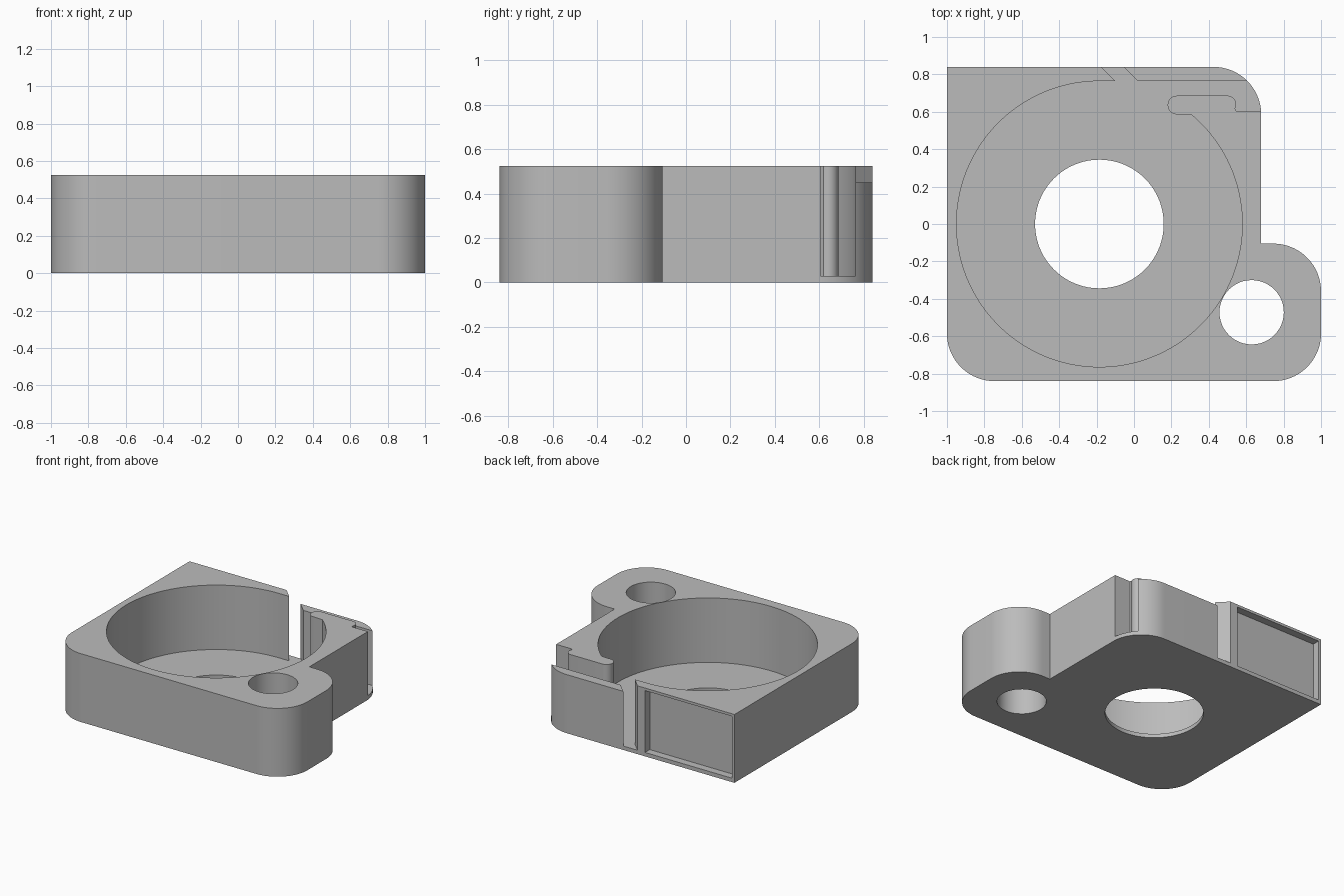
import bpy, bmesh
from math import sin, cos, radians

cube = bpy.data.objects.get("Cube")
if cube:
    bpy.data.objects.remove(cube, do_unlink=True)

HEIGHT, FLOOR = 0.525, 0.03
BACK = 0.84
CX, POCKET_R = -0.185, 0.764

grey = bpy.data.materials.new("plain_grey")
grey.use_nodes = True
COLOUR = (0.5, 0.5, 0.5, 1)
grey.diffuse_color = COLOUR
grey.node_tree.nodes["Principled BSDF"].inputs["Base Color"].default_value = COLOUR


def arc(x, y, r, start, end, steps=24):
    """Points on an arc, angles in degrees."""
    angles = [radians(start + (end - start) * i / steps) for i in range(steps + 1)]
    return [(x + r * cos(a), y + r * sin(a)) for a in angles]


def prism(name, outline, z0, z1):
    """Extrude a flat outline from z0 to z1."""
    bm = bmesh.new()
    face = bm.faces.new([bm.verts.new((x, y, z0)) for x, y in outline])
    top = bmesh.ops.extrude_face_region(bm, geom=[face])["geom"]
    bmesh.ops.translate(bm, vec=(0, 0, z1 - z0),
                        verts=[v for v in top if isinstance(v, bmesh.types.BMVert)])
    bmesh.ops.recalc_face_normals(bm, faces=bm.faces)
    mesh = bpy.data.meshes.new(name)
    bm.to_mesh(mesh)
    bm.free()
    mesh.materials.append(grey)
    obj = bpy.data.objects.new(name, mesh)
    bpy.context.collection.objects.link(obj)
    return obj


def cut(target, cutter):
    """Subtract a cutter and discard it."""
    cutter.hide_render = True
    mod = target.modifiers.new("cut", "BOOLEAN")
    mod.operation, mod.solver, mod.object = "DIFFERENCE", "EXACT", cutter
    bpy.context.view_layer.objects.active = target
    bpy.ops.object.modifier_apply(modifier=mod.name)
    bpy.data.objects.remove(cutter, do_unlink=True)


def rect(x0, x1, y0, y1):
    return [(x0, y0), (x1, y0), (x1, y1), (x0, y1)]


# Outer block with a rounded side lobe
r = 0.255
body = prism("housing_body",
             [(-1, BACK)]
             + arc(-1 + r, -BACK + r, r, 180, 270)
             + arc(1 - r, -BACK + r, r, 270, 360)
             + arc(1 - r, -0.105 - r, r, 0, 90)
             + [(0.68, -0.105)]
             + arc(0.68 - r, BACK - r, r, 0, 90),
             0, HEIGHT)

# Round pocket joined to the slanted slit, the side channel and the tongue
pocket = (arc(CX, 0, POCKET_R, 49.8, -270, 128)
          + [(-0.1, POCKET_R), (-0.195, 0.86), (-0.075, 0.86), (0.02, POCKET_R),
             (0.8, POCKET_R), (0.8, 0.605), (0.545, 0.605), (0.54, 0.618)]
          + arc(0.5, 0.64, 0.046, -15, 90, 12)
          + arc(0.23, 0.636, 0.05, 90, 270, 20))
cut(body, prism("pocket_cutter", pocket, FLOOR, 0.7))

# Through holes: centre bore and lobe hole
cut(body, prism("bore_cutter", arc(CX, 0, 0.344, 0, 355, 71), -0.1, 0.2))
cut(body, prism("lobe_cutter", arc(0.629, -0.472, 0.172, 0, 352.5, 47), -0.1, 0.7))

# Lowered top of the thin back flap
cut(body, prism("flap_cutter",
                [(-0.135, 0.86), (-0.015, 0.74), (0.75, 0.74), (0.75, 0.86)], 0.45, 0.7))

# Shallow rectangular recess in the back wall
cut(body, prism("recess_cutter", rect(-0.98, -0.24, 0.782, 0.9), FLOOR, 0.505))

bpy.ops.object.select_all(action="DESELECT")
body.select_set(True)
bpy.context.view_layer.objects.active = body
bpy.ops.object.shade_smooth_by_angle(angle=radians(25))
